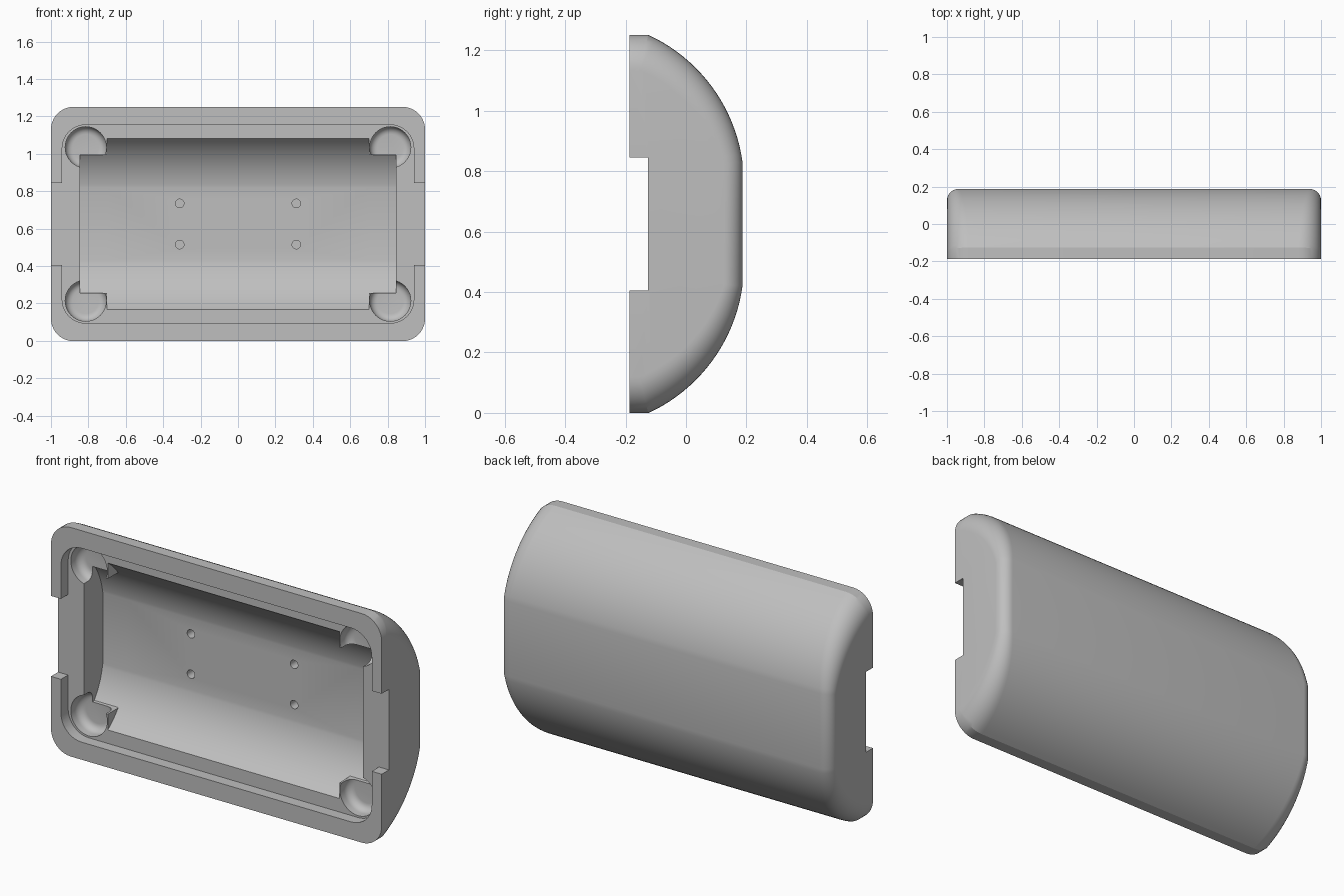
import bpy, bmesh, math
from mathutils import Vector

cube = bpy.data.objects.get("Cube")
if cube:
    bpy.data.objects.remove(cube)

MID = 0.625                   # half height
FRONT, FLOOR, BACK = -0.187, -0.125, 0.187
ARC_Y, ARC_Z, ARC_R = -0.353, 0.756, 0.545


def loft(name, rings):
    """Closed solid through a list of rings of 3D points."""
    bm = bmesh.new()
    loops = [[bm.verts.new(p) for p in ring] for ring in rings]
    n = len(loops[0])
    for a, b in zip(loops, loops[1:]):
        for i in range(n):
            j = (i + 1) % n
            bm.faces.new((a[i], a[j], b[j], b[i]))
    bm.faces.new(loops[0][::-1])
    bm.faces.new(loops[-1])
    bmesh.ops.remove_doubles(bm, verts=bm.verts, dist=1e-5)
    bmesh.ops.recalc_face_normals(bm, faces=bm.faces)
    mesh = bpy.data.meshes.new(name)
    bm.to_mesh(mesh)
    bm.free()
    obj = bpy.data.objects.new(name, mesh)
    bpy.context.collection.objects.link(obj)
    return obj


def dome_profile(offset, front, steps=20):
    """Side outline (y, z), from the front bottom round the back to the front top."""
    r = ARC_R - offset
    t0 = math.acos((BACK - offset - ARC_Y) / r)
    t1 = math.acos((FLOOR - ARC_Y) / r)
    upper = []
    for i in range(steps + 1):
        t = t0 + (t1 - t0) * i / steps
        upper.append((ARC_Y + r * math.cos(t), ARC_Z + r * math.sin(t)))
    upper.append((front, upper[-1][1]))
    lower = [(y, 2 * MID - z) for y, z in reversed(upper)]
    return [Vector(p) for p in lower + upper]


def miters(pts):
    """Outward offset vectors of an open outline."""
    segs = [(b - a).normalized() for a, b in zip(pts, pts[1:])]
    norms = [Vector((d.y, -d.x)) for d in segs]
    pairs = zip([norms[0]] + norms, norms + [norms[-1]])
    return [(a + b) / (1 + a.dot(b)) for a, b in pairs]


def circle_ring(x, z, r, y, n=40):
    return [(x + r * math.cos(math.tau * i / n), y,
             z + r * math.sin(math.tau * i / n)) for i in range(n)]


def rounded_rect_ring(hx, hz, r, y, n=10):
    ring = []
    for q, (sx, sz) in enumerate(((1, 1), (-1, 1), (-1, -1), (1, -1))):
        for i in range(n + 1):
            t = math.pi / 2 * (q + i / n)
            ring.append((sx * (hx - r) + r * math.cos(t), y,
                         MID + sz * (hz - r) + r * math.sin(t)))
    return ring


# Outer shell: domed section with filleted ends, wider fillet near the rim
outline = dome_profile(0, FRONT)
out = miters(outline)


def fillet(p):
    k = min(max((abs(p.y - MID) - 0.2) / 0.42, 0), 1)
    return 0.06 + 0.06 * k


def end_ring(side, a):
    ring = []
    for p, m in zip(outline, out):
        r = fillet(p)
        q = p - m * r * (1 - math.sin(a))
        ring.append((side * (1 - r * (1 - math.cos(a))), q.x, q.y))
    return ring


angles = [math.pi / 2 * i / 10 for i in range(11)]
shell = loft("housing_shell", [end_ring(-1, a) for a in angles]
             + [end_ring(1, a) for a in reversed(angles)])

# Front recess and the notches through both ends
cutters = [loft("recess_cutter", [rounded_rect_ring(0.94, 0.53, 0.125, y)
                                  for y in (-0.3, FLOOR)])]
slot = [(-0.3, -0.22), (FLOOR, -0.22), (FLOOR, 0.22), (-0.3, 0.22)]
cutters.append(loft("notch_cutter", [[(x, y, MID + z) for y, z in slot]
                                     for x in (-1.1, 1.1)]))

# Inner cavity, narrower at the four corner blocks
cavity = dome_profile(0.148, -0.3)


def cavity_ring(x, half):
    return [(x, p.x, min(max(p.y, MID - half), MID + half)) for p in cavity]


cutters.append(loft("cavity_cutter", [
    cavity_ring(-0.845, 0.37), cavity_ring(-0.70, 0.37), cavity_ring(-0.70, 1),
    cavity_ring(0.70, 1), cavity_ring(0.70, 0.37), cavity_ring(0.845, 0.37)]))

# Round corner pockets with filleted floors, and small blind screw holes
for sx in (-1, 1):
    for sz in (-1, 1):
        x, z = sx * 0.814, MID + sz * 0.41
        rings = [circle_ring(x, z, 0.11, -0.3)]
        for i in range(7):
            t = math.pi / 2 * i / 6
            rings.append(circle_ring(x, z, 0.07 + 0.04 * math.cos(t),
                                     -0.09 + 0.04 * math.sin(t)))
        cutters.append(loft("pocket_cutter", rings))
        cutters.append(loft("screw_hole_cutter", [
            circle_ring(sx * 0.312, MID + sz * 0.11, 0.023, y, 24)
            for y in (0, 0.1)]))

# Carve the shell
bpy.context.view_layer.objects.active = shell
shell.select_set(True)
for c in cutters:
    c.hide_render = True
    mod = shell.modifiers.new(c.name, "BOOLEAN")
    mod.operation = "DIFFERENCE"
    mod.solver = "EXACT"
    mod.object = c
    bpy.ops.object.modifier_apply(modifier=mod.name)
for c in cutters:
    bpy.data.objects.remove(c)

# Plain grey plastic
grey = bpy.data.materials.new("light_grey")
grey.use_nodes = True
colour = (0.52, 0.52, 0.52, 1)
grey.diffuse_color = colour
grey.node_tree.nodes["Principled BSDF"].inputs["Base Color"].default_value = colour
shell.data.materials.clear()
shell.data.materials.append(grey)
bpy.ops.object.shade_smooth_by_angle(angle=math.radians(20))
